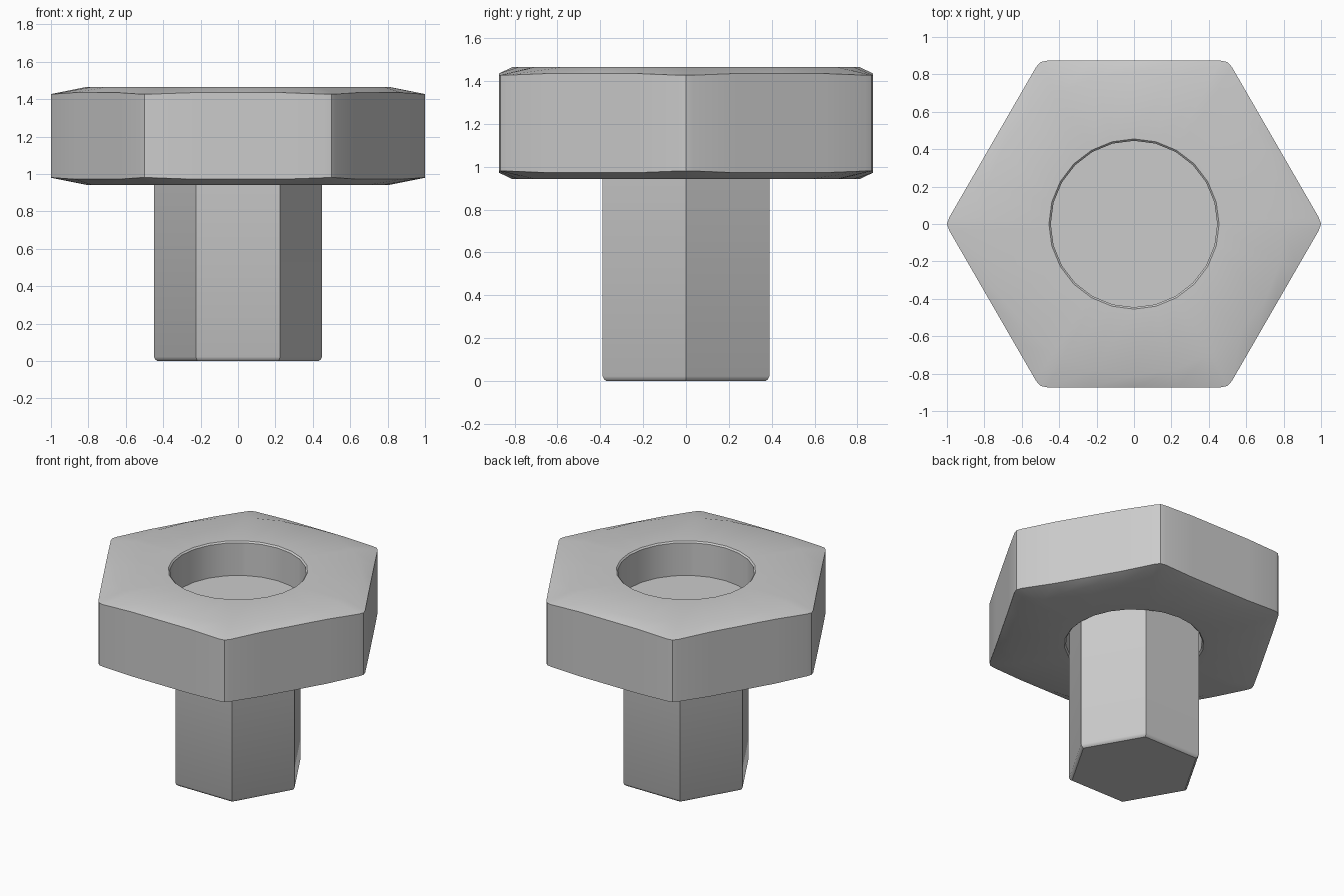
import bpy, bmesh
from math import cos, sin, radians, pi

if "Cube" in bpy.data.objects:
    bpy.data.objects.remove(bpy.data.objects["Cube"])

# Angles shared by every ring: hex corners with a small rounding, plus 15 degree steps
ANGLES = [60 * k + a for k in range(6) for a in (0, 2, 15, 30, 45, 58)]


def polygon_radius(sides, apothem, angle):
    step = 360 / sides
    return apothem / cos(radians(angle % step - step / 2))


def hex_ring(bm, z_face, z_corner):
    verts = []
    for a in ANGLES:
        corner = a % 60 == 0
        r = 1.0 if corner else polygon_radius(6, 0.873, a)
        z = z_corner if a % 60 in (0, 2, 58) else z_face
        verts.append(bm.verts.new((r * cos(radians(a)), r * sin(radians(a)), z)))
    return verts


def round_ring(bm, radius, z):
    apothem = radius * cos(pi / 24)
    return [bm.verts.new((polygon_radius(24, apothem, a) * cos(radians(a)),
                          polygon_radius(24, apothem, a) * sin(radians(a)), z)) for a in ANGLES]


def finish(bm, name):
    bmesh.ops.recalc_face_normals(bm, faces=bm.faces)
    mesh = bpy.data.meshes.new(name)
    bm.to_mesh(mesh)
    bm.free()
    obj = bpy.data.objects.new(name, mesh)
    bpy.context.collection.objects.link(obj)
    bpy.ops.object.select_all(action='DESELECT')
    obj.select_set(True)
    bpy.context.view_layer.objects.active = obj
    bpy.ops.object.shade_smooth_by_angle(angle=radians(30))
    return obj


# Chamfered hexagonal head with a round bore
bm = bmesh.new()
rings = [
    round_ring(bm, 0.445, 0.952), round_ring(bm, 0.455, 0.942),
    round_ring(bm, 0.81, 0.942), hex_ring(bm, 0.972, 0.98),
    hex_ring(bm, 1.435, 1.427), round_ring(bm, 0.81, 1.465),
    round_ring(bm, 0.455, 1.465), round_ring(bm, 0.445, 1.455),
]
n = len(ANGLES)
for lower, upper in zip(rings, rings[1:] + rings[:1]):
    for i in range(n):
        j = (i + 1) % n
        bm.faces.new((lower[i], lower[j], upper[j], upper[i]))
finish(bm, "hex_head")

# Floor of the bore, halfway down the head
bm = bmesh.new()
bmesh.ops.create_circle(bm, cap_ends=True, segments=24, radius=0.445)
bmesh.ops.translate(bm, verts=bm.verts, vec=(0, 0, 1.22))
finish(bm, "bore_floor")

# Hexagonal shank with a softened bottom edge
bm = bmesh.new()
rings = []
for radius, z in ((0.43, 0.003), (0.442, 0.008), (0.45, 0.022), (0.45, 1.22)):
    rings.append([bm.verts.new((radius * cos(k * pi / 3), radius * sin(k * pi / 3), z))
                  for k in range(6)])
for lower, upper in zip(rings, rings[1:]):
    for i in range(6):
        j = (i + 1) % 6
        bm.faces.new((lower[i], lower[j], upper[j], upper[i]))
bm.faces.new(rings[0])
for v in rings[0]:
    v.co.z = 0
finish(bm, "hex_shank")
